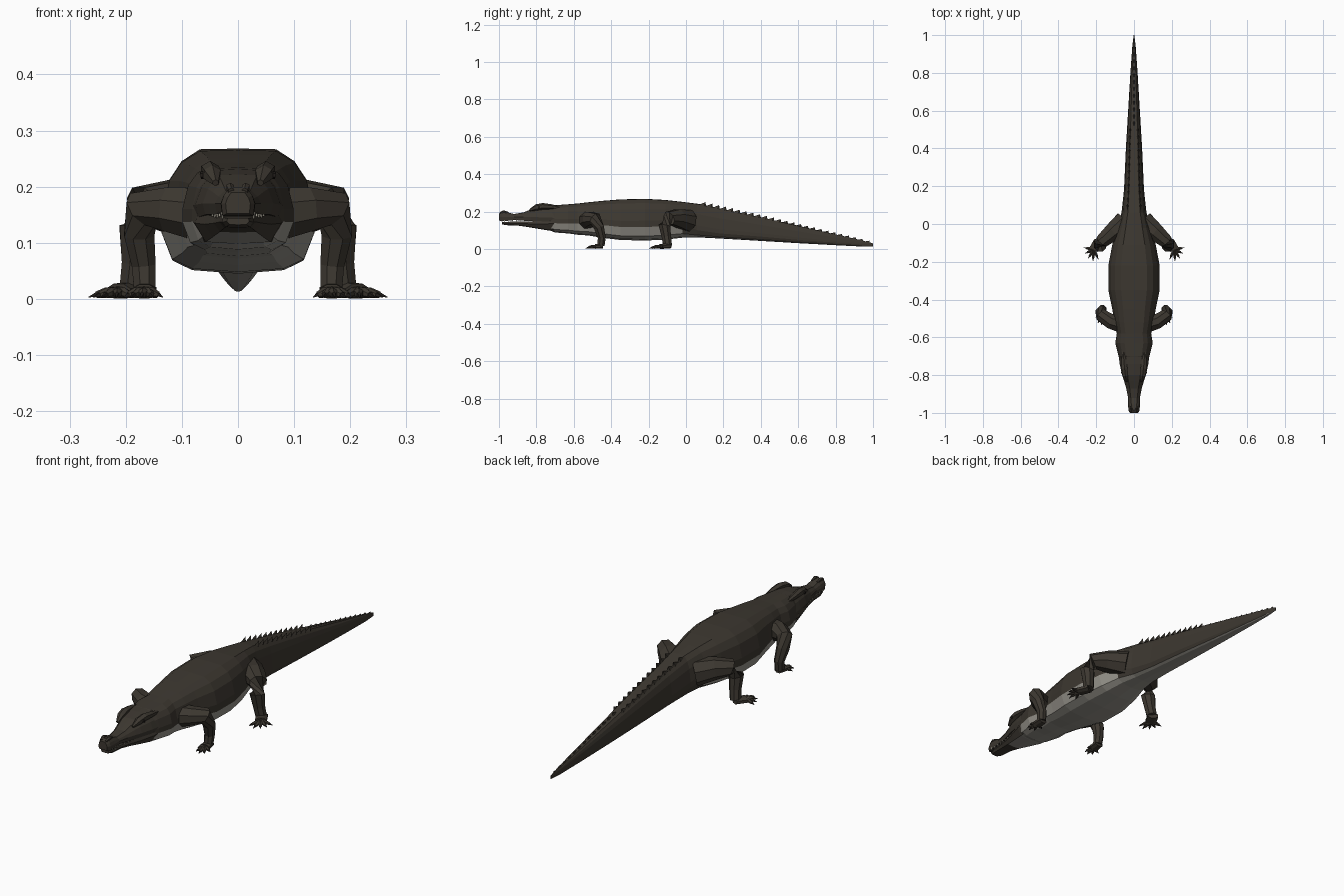
import bpy, bmesh, math
from mathutils import Vector


def material(name, rgb):
    m = bpy.data.materials.new(name)
    m.diffuse_color = (*rgb, 1)
    return m


HIDE = material("dark hide", (0.046, 0.039, 0.030))
BELLY = material("pale belly", (0.31, 0.295, 0.26))
CLAW = material("claw", (0.016, 0.013, 0.011))
TOOTH = material("tooth", (0.42, 0.39, 0.32))


def finish(name, bm, mats):
    bmesh.ops.recalc_face_normals(bm, faces=bm.faces)
    me = bpy.data.meshes.new(name)
    bm.to_mesh(me)
    bm.free()
    for m in mats:
        me.materials.append(m)
    ob = bpy.data.objects.new(name, me)
    bpy.context.collection.objects.link(ob)
    return ob


def loft(bm, rings, rule=lambda ring, seg: 0):
    """Skin closed rings, capping both ends; rule picks the material slot."""
    vs = [[bm.verts.new(p) for p in r] for r in rings]
    n = len(vs[0])
    for i in range(len(vs) - 1):
        for j in range(n):
            k = (j + 1) % n
            f = bm.faces.new((vs[i][j], vs[i][k], vs[i + 1][k], vs[i + 1][j]))
            f.material_index = rule(i, j)
    bm.faces.new(vs[0])
    bm.faces.new(vs[-1])


def section(half, y, w, zb, zw, zt):
    """Symmetric ring from a half profile running from top centre to bottom centre."""
    pts = [(a * w, y, zw + b * ((zt - zw) if b > 0 else (zw - zb))) for a, b in half]
    return pts + [(-x, yy, z) for x, yy, z in pts[-2:0:-1]]


def tube(bm, path, n=8, flat=1.0):
    """Tapered limb through (x, y, z, radius) points, kept above the ground."""
    P = [Vector(p[:3]) for p in path]
    rings = []
    for i, p in enumerate(P):
        t = (P[min(i + 1, len(P) - 1)] - P[max(i - 1, 0)]).normalized()
        ref = Vector((0, 0, 1)) if abs(t.z) < 0.85 else Vector((0, 1, 0))
        u = t.cross(ref).normalized()
        v = u.cross(t)
        ring = []
        for k in range(n):
            a = 2 * math.pi * (k + 0.5) / n
            q = p + path[i][3] * (u * math.cos(a) + v * math.sin(a) * flat)
            q.z = max(q.z, 0.001)
            ring.append(q)
        rings.append(ring)
    loft(bm, rings)


# Trunk and tail: y, half width, bottom, widest height, top
BODY = [(-0.76, 0.060, 0.112, 0.15, 0.215), (-0.70, 0.082, 0.088, 0.15, 0.234),
        (-0.63, 0.099, 0.083, 0.15, 0.239), (-0.58, 0.091, 0.076, 0.15, 0.243),
        (-0.52, 0.104, 0.072, 0.15, 0.250), (-0.45, 0.115, 0.060, 0.145, 0.257),
        (-0.35, 0.136, 0.048, 0.135, 0.265), (-0.22, 0.136, 0.045, 0.135, 0.268),
        (-0.11, 0.115, 0.050, 0.14, 0.262), (-0.02, 0.088, 0.060, 0.145, 0.252),
        (0.06, 0.066, 0.062, 0.11, 0.242), (0.18, 0.053, 0.056, 0.09, 0.217),
        (0.40, 0.043, 0.043, 0.072, 0.170), (0.60, 0.031, 0.031, 0.053, 0.124),
        (0.80, 0.019, 0.020, 0.037, 0.078), (0.94, 0.009, 0.013, 0.027, 0.046),
        (1.0, 0.002, 0.014, 0.022, 0.030)]
HALF = [(0, 1), (0.5, 0.99), (0.74, 0.83), (0.9, 0.58), (1, 0.12), (1, -0.2),
        (0.86, -0.74), (0.6, -0.93), (0, -1)]
bm = bmesh.new()


def body_rule(i, j):
    start = 5 if BODY[i][0] < -0.03 else 6
    return int(start <= j < 16 - start)


loft(bm, [section(HALF, *s) for s in BODY], body_rule)
finish("body_and_tail", bm, [HIDE, BELLY])

# Skull with upper jaw
HEAD = [(-1.0, 0.022, 0.152, 0.17, 0.190), (-0.985, 0.030, 0.148, 0.17, 0.199),
        (-0.955, 0.031, 0.150, 0.17, 0.196), (-0.92, 0.031, 0.155, 0.17, 0.187),
        (-0.87, 0.041, 0.151, 0.17, 0.195), (-0.83, 0.053, 0.150, 0.17, 0.211),
        (-0.80, 0.063, 0.150, 0.17, 0.222), (-0.74, 0.076, 0.146, 0.168, 0.231),
        (-0.67, 0.084, 0.135, 0.165, 0.236)]
SKULL = [(0, 1), (0.55, 0.97), (0.85, 0.5), (1, 0), (0.92, -1), (0, -1)]
bm = bmesh.new()
loft(bm, [section(SKULL, *s) for s in HEAD])
finish("skull", bm, [HIDE])

# Lower jaw
JAW = [(-0.985, 0.020, 0.132, 0.138, 0.144), (-0.96, 0.029, 0.127, 0.137, 0.145),
       (-0.90, 0.033, 0.125, 0.137, 0.147), (-0.85, 0.043, 0.118, 0.135, 0.146),
       (-0.79, 0.060, 0.108, 0.133, 0.150), (-0.73, 0.077, 0.098, 0.135, 0.152),
       (-0.67, 0.084, 0.096, 0.14, 0.152)]
CHIN = [(0, 1), (0.92, 1), (1, 0), (0.75, -0.9), (0, -1)]
bm = bmesh.new()
loft(bm, [section(CHIN, *s) for s in JAW], lambda i, j: int(i >= 3 and j in (3, 4)))
finish("lower_jaw", bm, [HIDE, BELLY])

# Brow ridges, eyes, nostrils and teeth, on both sides
brow, eyes, nose, teeth = (bmesh.new() for _ in range(4))
for s in (-1, 1):
    tube(brow, [(s * 0.040, -0.835, 0.207, 0.006), (s * 0.046, -0.80, 0.222, 0.017),
                (s * 0.050, -0.765, 0.228, 0.018), (s * 0.054, -0.72, 0.225, 0.014),
                (s * 0.056, -0.67, 0.220, 0.006)], 6)
    tube(eyes, [(s * 0.055, -0.786, 0.222, 0.008), (s * 0.067, -0.786, 0.220, 0.006)], 6)
    tube(nose, [(s * 0.012, -0.994, 0.192, 0.006), (s * 0.014, -0.975, 0.199, 0.008),
                (s * 0.014, -0.950, 0.194, 0.004)], 6)
    for k in range(8):
        y = -0.97 + k * 0.021
        x = 0.028 if y < -0.91 else 0.028 + (y + 0.91) * 0.2
        tube(teeth, [(s * x, y, 0.155, 0.0035), (s * x, y, 0.142, 0.001)], 4)
finish("brow_ridges", brow, [HIDE])
finish("eyes", eyes, [CLAW])
finish("nostril_bumps", nose, [HIDE])
finish("teeth", teeth, [TOOTH])


# Legs with feet and clawed toes
def leg(name, path, ankle, ball, tips):
    for s, side in ((-1, "left"), (1, "right")):
        def flip(pts):
            return [(s * x, y, z, r) for x, y, z, r in pts]
        bm = bmesh.new()
        tube(bm, flip(path))
        tube(bm, flip([ankle, ball]), 8, 0.6)
        claws = bmesh.new()
        for tx, ty in tips:
            b = Vector(ball[:3])
            t = Vector((tx, ty, 0.004))
            m = b.lerp(t, 0.75)
            tube(bm, flip([(b.x, b.y, 0.012, 0.010), (*b.lerp(t, 0.45).xy, 0.011, 0.009),
                           (m.x, m.y, 0.007, 0.006)]), 6)
            tube(claws, flip([(m.x, m.y, 0.008, 0.005), (t.x, t.y, 0.003, 0.001)]), 4)
        finish(f"{name}_leg_{side}", bm, [HIDE])
        finish(f"{name}_claws_{side}", claws, [CLAW])


leg("front", [(0.06, -0.53, 0.150, 0.052), (0.125, -0.515, 0.160, 0.042),
              (0.170, -0.485, 0.160, 0.036), (0.176, -0.465, 0.115, 0.029),
              (0.168, -0.450, 0.060, 0.023), (0.166, -0.455, 0.018, 0.021)],
    (0.166, -0.445, 0.016, 0.022), (0.167, -0.485, 0.012, 0.024),
    [(0.134, -0.490), (0.150, -0.525), (0.172, -0.536), (0.192, -0.525), (0.204, -0.495)])
leg("hind", [(0.05, 0.01, 0.150, 0.062), (0.115, -0.045, 0.165, 0.051),
             (0.168, -0.090, 0.165, 0.039), (0.180, -0.115, 0.125, 0.034),
             (0.182, -0.105, 0.065, 0.027), (0.188, -0.098, 0.018, 0.025)],
    (0.188, -0.09, 0.016, 0.026), (0.213, -0.135, 0.012, 0.027),
    [(0.188, -0.188), (0.217, -0.198), (0.243, -0.183), (0.258, -0.155), (0.266, -0.125)])


# Tail scutes: two rows that merge into one crest
def tail_at(y):
    for a, b in zip(BODY, BODY[1:]):
        if a[0] <= y <= b[0]:
            f = (y - a[0]) / (b[0] - a[0])
            return a[1] + f * (b[1] - a[1]), a[4] + f * (b[4] - a[4])


bm = bmesh.new()
for k in range(25):
    y = 0.09 + k * 0.0365
    w, z = tail_at(y)
    h = 0.020 - 0.010 * k / 24
    for x in ((-0.55 * w, 0.55 * w) if y < 0.52 else (0,)):
        t = min(0.007, 0.5 * w)
        base = [bm.verts.new((x + dx, y + dy, z - 0.22 * dy - 0.006))
                for dx, dy in ((0, -0.024), (t, 0.006), (0, 0.018), (-t, 0.006))]
        tip = bm.verts.new((x, y + 0.014, z + h - 0.005))
        bm.faces.new(base)
        for i in range(4):
            bm.faces.new((base[i], base[(i + 1) % 4], tip))
finish("tail_scutes", bm, [HIDE])
